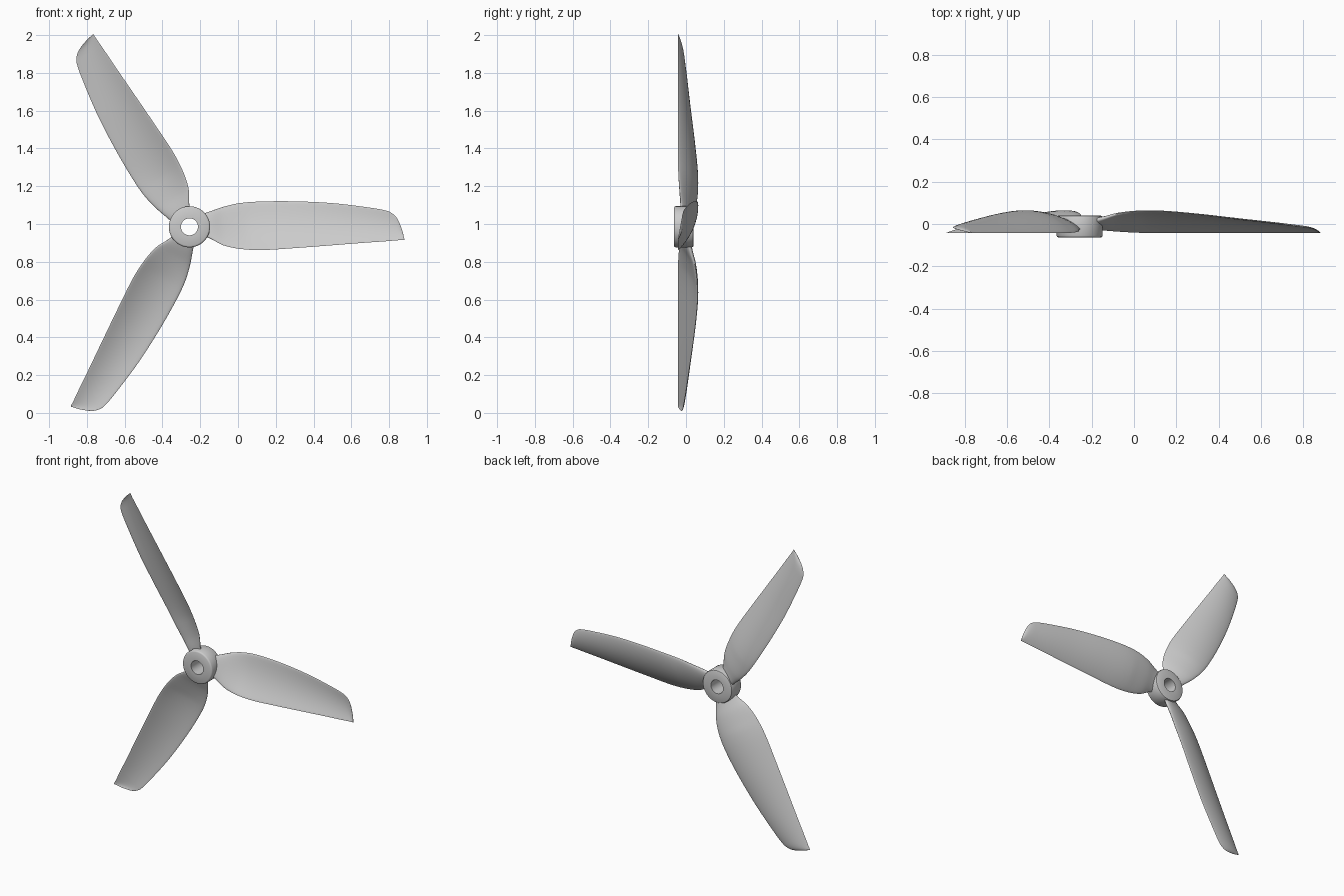
import bpy, bmesh, math
from mathutils import Vector, Matrix

cube = bpy.data.objects.get("Cube")
if cube:
    bpy.data.objects.remove(cube, do_unlink=True)

HUB = Vector((-0.257, 0, 0.985))

grey = bpy.data.materials.new("light grey plastic")
grey.use_nodes = True
grey.diffuse_color = (0.6, 0.6, 0.6, 1)
grey.node_tree.nodes["Principled BSDF"].inputs["Base Color"].default_value = (0.6, 0.6, 0.6, 1)


def finish(bm, name, angle):
    bmesh.ops.recalc_face_normals(bm, faces=bm.faces)
    mesh = bpy.data.meshes.new(name)
    bm.to_mesh(mesh)
    bm.free()
    mesh.materials.append(grey)
    obj = bpy.data.objects.new(name, mesh)
    bpy.context.collection.objects.link(obj)
    bpy.ops.object.select_all(action='DESELECT')
    obj.select_set(True)
    bpy.context.view_layer.objects.active = obj
    bpy.ops.object.shade_smooth_by_angle(angle=math.radians(angle))
    return obj


def bridge(bm, rings, closed=False):
    pairs = list(zip(rings, rings[1:]))
    if closed:
        pairs.append((rings[-1], rings[0]))
    for a, b in pairs:
        for i in range(len(a)):
            j = (i + 1) % len(a)
            bm.faces.new((a[i], a[j], b[j], b[i]))


# Hub: ring with softened rims and a through bore
def make_hub():
    profile = [(0.045, -0.064), (0.1, -0.064), (0.106, -0.061), (0.109, -0.055),
               (0.109, 0.03), (0.106, 0.037), (0.1, 0.04), (0.045, 0.04)]
    bm = bmesh.new()
    n = 64
    rings = [[bm.verts.new(HUB + Vector((r * math.cos(math.tau * k / n), y,
                                         r * math.sin(math.tau * k / n))))
              for k in range(n)] for r, y in profile]
    bridge(bm, rings, closed=True)
    finish(bm, "hub", 40)


# Blade stations: radius, leading z, leading y, trailing z, trailing y, thickness
STATIONS = [
    (0.065, 0.066, 0.018, -0.045, -0.024, 0.036),
    (0.11, 0.082, 0.028, -0.062, -0.028, 0.034),
    (0.18, 0.106, 0.048, -0.098, -0.035, 0.028),
    (0.27, 0.126, 0.059, -0.117, -0.041, 0.022),
    (0.38, 0.134, 0.060, -0.123, -0.043, 0.019),
    (0.55, 0.135, 0.046, -0.113, -0.043, 0.016),
    (0.75, 0.126, 0.023, -0.098, -0.043, 0.012),
    (0.93, 0.105, 0.002, -0.084, -0.043, 0.010),
    (1.045, 0.085, -0.013, -0.076, -0.043, 0.008),
    (1.08, 0.066, -0.018, -0.073, -0.043, 0.007),
    (1.105, 0.035, -0.024, -0.071, -0.043, 0.006),
    (1.127, -0.020, -0.034, -0.070, -0.043, 0.005),
    (1.138, -0.066, -0.042, -0.069, -0.043, 0.003),
]


def smooth_stations(steps=5):
    pts = [Vector(s) for s in STATIONS]
    result = []
    for i in range(len(pts) - 1):
        a, b = pts[i], pts[i + 1]
        before, after = pts[max(i - 1, 0)], pts[min(i + 2, len(pts) - 1)]
        # Tangents scaled by radius so uneven spacing stays smooth
        ta = (b - before) * ((b[0] - a[0]) / (b[0] - before[0]))
        tb = (after - a) * ((b[0] - a[0]) / (after[0] - a[0]))
        for k in range(steps):
            t = k / steps
            result.append(a * (2*t**3 - 3*t**2 + 1) + ta * (t**3 - 2*t**2 + t)
                          + b * (3*t**2 - 2*t**3) + tb * (t**3 - t**2))
    result.append(pts[-1])
    return result


# Cambered airfoil section, hollow towards the front
def section(station, n=14):
    r, lz, ly, tz, ty, thick = station
    lead, trail = Vector((r, ly, lz)), Vector((r, ty, tz))
    chord = lead - trail
    normal = Vector((0, chord.z, -chord.y)).normalized()
    camber = 0.085 * chord.length * min(1, r / 0.3)
    points = []
    for k in range(2 * n):
        a = math.pi * k / n
        u = (1 - math.cos(a)) / 2
        half = thick / 2 * abs(math.sin(a)) ** 0.9 * (0.75 + 0.4 * u)
        side = 1 if k < n else -1
        offset = camber * 4 * u * (1 - u) + side * half
        points.append(trail + chord * u + normal * offset)
    return points


def make_blade(index):
    bm = bmesh.new()
    turn = Matrix.Rotation(-index * math.tau / 3, 3, 'Y')
    rings = [[bm.verts.new(HUB + turn @ p) for p in section(s)]
             for s in smooth_stations()]
    bridge(bm, rings)
    bm.faces.new(rings[0])
    bm.faces.new(rings[-1])
    finish(bm, ["right_pointing_blade", "upper_blade", "lower_blade"][index], 60)


make_hub()
for i in range(3):
    make_blade(i)
